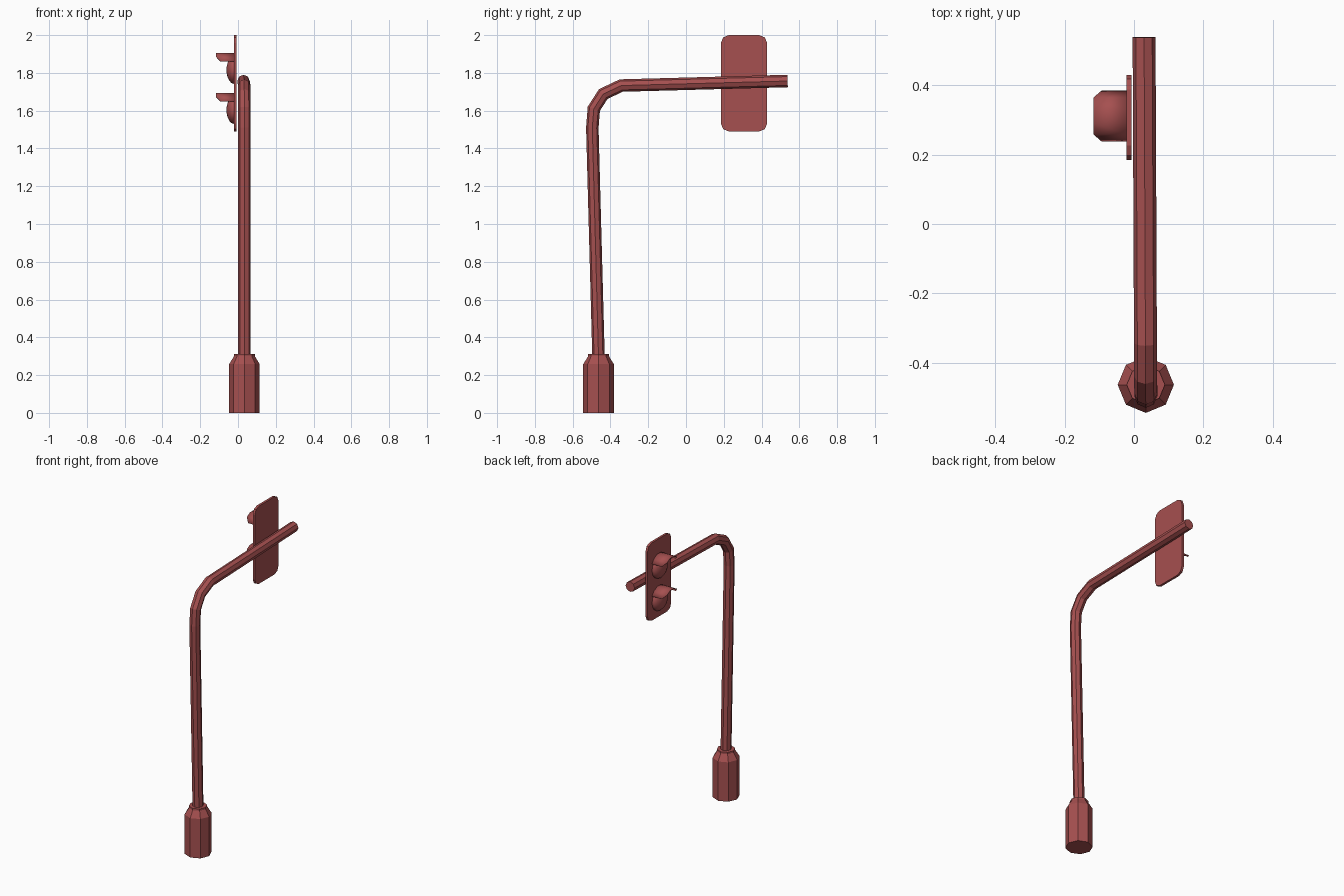
import bpy, bmesh, math
from mathutils import Matrix, Vector

if "Cube" in bpy.data.objects:
    bpy.data.objects.remove(bpy.data.objects["Cube"])

mat = bpy.data.materials.new("red_paint")
mat.diffuse_color = (0.38, 0.08, 0.08, 1)
mat.use_nodes = True
mat.node_tree.nodes["Principled BSDF"].inputs["Base Color"].default_value = mat.diffuse_color


def finish(bm, name, smooth=False):
    bmesh.ops.recalc_face_normals(bm, faces=bm.faces)
    me = bpy.data.meshes.new(name)
    bm.to_mesh(me)
    bm.free()
    me.materials.append(mat)
    for p in me.polygons:
        p.use_smooth = smooth
    ob = bpy.data.objects.new(name, me)
    bpy.context.collection.objects.link(ob)
    return ob


def skin(rings, closed=True, caps=True):
    """Bridge successive rings of points with quads."""
    bm = bmesh.new()
    vs = [[bm.verts.new(p) for p in r] for r in rings]
    n = len(vs[0])
    for a, b in zip(vs, vs[1:]):
        for i in range(n if closed else n - 1):
            j = (i + 1) % n
            bm.faces.new((a[i], a[j], b[j], b[i]))
    if caps:
        bm.faces.new(vs[0])
        bm.faces.new(vs[-1])
    return bm


def lathe(profile, sides, matrix):
    """Revolve (radius, height) pairs about local z."""
    ang = [2 * math.pi * i / sides for i in range(sides)]
    return skin([[matrix @ Vector((r * math.cos(a), r * math.sin(a), h)) for a in ang]
                 for r, h in profile])


# Octagonal foot with tapered shoulder and collar
finish(lathe([(0.081, 0), (0.081, 0.258), (0.055, 0.3), (0.055, 0.312)], 8,
             Matrix.Translation((0.034, -0.463, 0))), "base")

# Bent pole: octagon swept along a path with mitred joints
path = [Vector(p) for p in [(0.034, -0.463, 0.29), (0.034, -0.496, 1.51), (0.034, -0.488, 1.61),
                            (0.033, -0.438, 1.688), (0.033, -0.343, 1.733), (0.029, 0.538, 1.757)]]
rings = []
for i, p in enumerate(path):
    d0 = (p - path[max(i - 1, 0)]).normalized()
    d1 = (path[min(i + 1, len(path) - 1)] - p).normalized()
    t = (d0 + d1).normalized()
    side = Vector((1, 0, 0))
    up = side.cross(t).normalized() / max(t.dot(d0), t.dot(d1))
    rings.append([p + 0.033 * (side * math.cos(k * math.pi / 4) + up * math.sin(k * math.pi / 4))
                  for k in range(8)])
finish(skin(rings), "bent_pole")

# Signal back plate with rounded corners
bm = bmesh.new()
bmesh.ops.create_cube(bm, size=1, matrix=Matrix.Translation((-0.0145, 0.307, 1.745))
                      @ Matrix.Diagonal((0.015, 0.245, 0.51, 1)))
corners = [e for e in bm.edges if abs(e.verts[0].co.x - e.verts[1].co.x) > 0.01]
bmesh.ops.bevel(bm, geom=corners, offset=0.042, segments=2, profile=0.5, affect='EDGES')
finish(bm, "back_plate")

# Two lamps: domed lens under a curved visor with clipped front corners
dome = [(0.073 * math.cos(a), 0.04 * math.sin(a))
        for a in [math.radians(d) for d in (0, 20, 40, 60, 78)]]
arc = [(-0.0725, 0.038, -0.093), (-0.052, 0.063, -0.117), (-0.02, 0.08, -0.117),
       (0.02, 0.08, -0.117), (0.052, 0.063, -0.117), (0.0725, 0.038, -0.093)]
for label, z in (("upper", 1.815), ("lower", 1.603)):
    centre = Vector((-0.021, 0.311, z))
    m = Matrix.Translation(centre) @ Matrix.Rotation(-math.pi / 2, 4, 'Y')
    finish(lathe(dome, 16, m), label + "_lens", True)
    back = [(-0.02, 0.311 + y, z + 0.008 + h) for y, h, x in arc]
    front = [(x, 0.311 + y, z + 0.008 + h) for y, h, x in arc]
    visor = finish(skin([back, front], closed=False, caps=False), label + "_visor", True)
    s = visor.modifiers.new("thickness", 'SOLIDIFY')
    s.thickness = 0.003
    s.offset = 0
